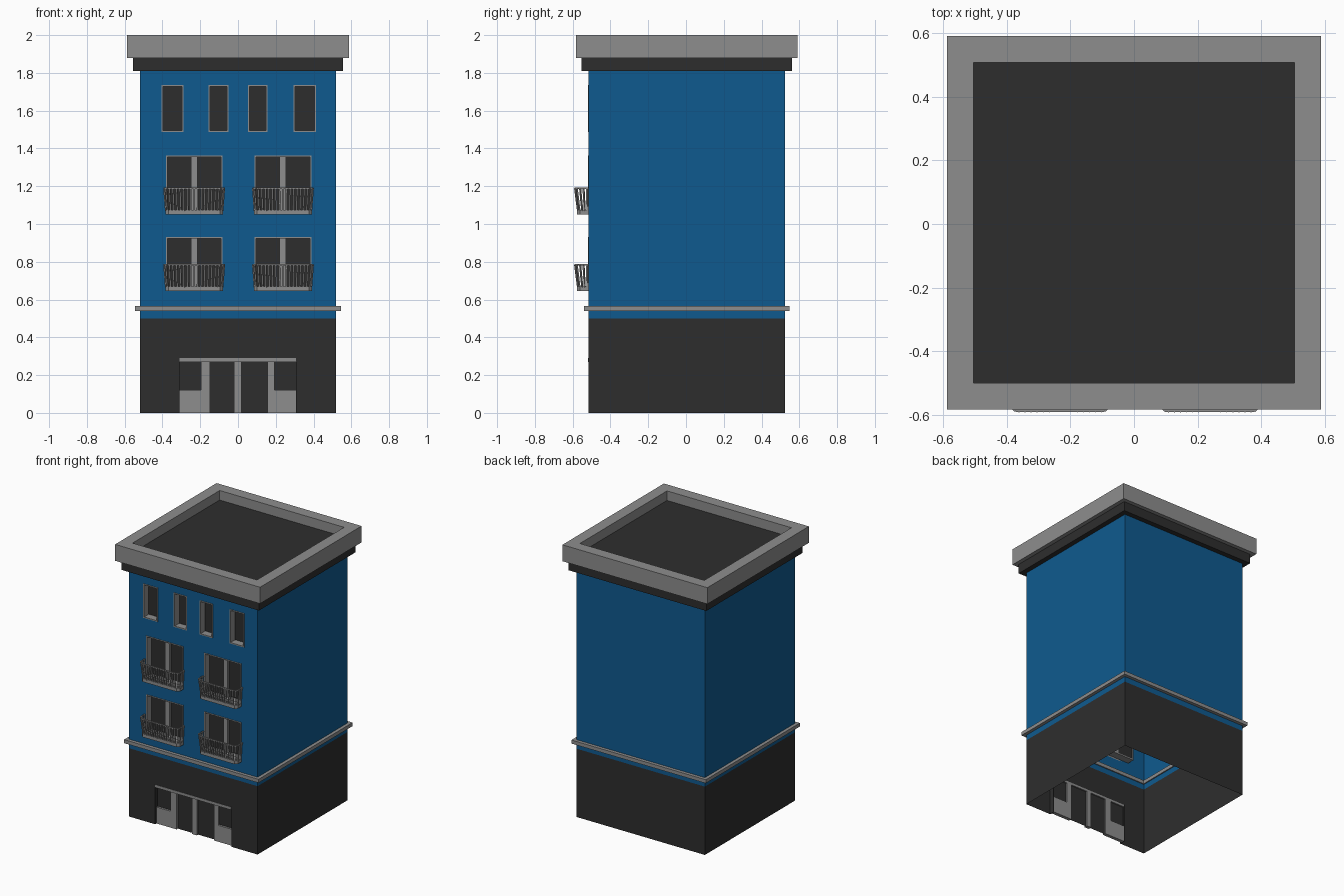
import bpy, bmesh
from mathutils import Vector

if "Cube" in bpy.data.objects:
    bpy.data.objects.remove(bpy.data.objects["Cube"])

CY = 0.004                 # building centre in y
H = 0.52                   # half width of the walls
F = CY - H                 # front wall plane


def mat(name, c):
    m = bpy.data.materials.new(name)
    m.diffuse_color = (*c, 1)
    m.use_nodes = True
    m.node_tree.nodes["Principled BSDF"].inputs["Base Color"].default_value = m.diffuse_color
    return m


BLUE = mat("blue_wall", (0.0048, 0.102, 0.275))
DARK = mat("dark_stone", (0.027, 0.027, 0.027))
GREY = mat("grey_trim", (0.27, 0.27, 0.27))


def finish(name, bm, m, closed=True):
    if closed:
        bmesh.ops.recalc_face_normals(bm, faces=bm.faces)
    me = bpy.data.meshes.new(name)
    bm.to_mesh(me)
    bm.free()
    me.materials.append(m)
    ob = bpy.data.objects.new(name, me)
    bpy.context.collection.objects.link(ob)


def quad(bm, *pts):
    bm.faces.new([bm.verts.new(p) for p in pts])


def box(bm, x0, x1, y0, y1, z0, z1):
    vs = bmesh.ops.create_cube(bm, size=1)["verts"]
    for v in vs:
        v.co = (x1 if v.co.x > 0 else x0, y1 if v.co.y > 0 else y0,
                z1 if v.co.z > 0 else z0)


def ring(bm, outer, inner, w0, w1, upright=False):
    """Rectangular ring; lies flat, or stands in the facade when upright."""
    def loop(r, w):
        u0, v0, u1, v1 = r
        pts = [(u0, v0), (u1, v0), (u1, v1), (u0, v1)]
        return [bm.verts.new((u, w, v) if upright else (u, v, w)) for u, v in pts]
    loops = [loop(outer, w0), loop(outer, w1), loop(inner, w1), loop(inner, w0)]
    for a, b in zip(loops, loops[1:] + loops[:1]):
        for i in range(4):
            j = (i + 1) % 4
            bm.faces.new((a[i], a[j], b[j], b[i]))


def square(h):
    return (-h, CY - h, h, CY + h)


def bar(bm, p, q, w):
    d = q - p
    vs = bmesh.ops.create_cube(bm, size=1)["verts"]
    rot = d.to_track_quat('Z', 'Y')
    for v in vs:
        v.co = rot @ Vector((v.co.x * w, v.co.y * w, v.co.z * d.length)) + (p + q) / 2


def shell(name, m, z0, z1, holes):
    """Open wall box whose front is a grid with rectangular holes."""
    bm = bmesh.new()
    b = CY + H
    quad(bm, (H, F, z0), (H, b, z0), (H, b, z1), (H, F, z1))
    quad(bm, (H, b, z0), (-H, b, z0), (-H, b, z1), (H, b, z1))
    quad(bm, (-H, b, z0), (-H, F, z0), (-H, F, z1), (-H, b, z1))
    xs = sorted({-H, H} | {h[0] for h in holes} | {h[2] for h in holes})
    zs = sorted({z0, z1} | {h[1] for h in holes} | {h[3] for h in holes})
    for xa, xb in zip(xs, xs[1:]):
        for za, zb in zip(zs, zs[1:]):
            x, z = (xa + xb) / 2, (za + zb) / 2
            if not any(h[0] < x < h[2] and h[1] < z < h[3] for h in holes):
                quad(bm, (xa, F, za), (xb, F, za), (xb, F, zb), (xa, F, zb))
    bmesh.ops.remove_doubles(bm, verts=bm.verts, dist=1e-5)
    finish(name, bm, m, False)


# Openings as (x0, z0, x1, z1)
small = [(a, 1.487, b, 1.737) for a, b in
         ((-0.405, -0.288), (-0.157, -0.05), (0.053, 0.157), (0.295, 0.412))]
balcony_x = (-0.232, 0.238)
tall = [(cx - 0.15, z0, cx + 0.15, z1) for cx in balcony_x
        for z0, z1 in ((0.655, 0.932), (1.06, 1.362))]
door = (-0.31, 0.0, 0.307, 0.29)

shell("upper_walls", BLUE, 0.5, 1.81, small + tall)
shell("ground_floor_walls", DARK, 0.0, 0.5, [door])

# Window frames (line the reveals), mullions and panes
frames, panes = bmesh.new(), bmesh.new()
for x0, z0, x1, z1 in small + tall:
    t = 0.008
    ring(frames, (x0, z0, x1, z1), (x0 + t, z0 + t, x1 - t, z1 - t),
         F - 0.003, F + 0.055, True)
    quad(panes, (x0, F + 0.05, z0), (x1, F + 0.05, z0),
         (x1, F + 0.05, z1), (x0, F + 0.05, z1))
for x0, z0, x1, z1 in tall:
    c = (x0 + x1) / 2
    box(frames, c - 0.017, c + 0.017, F + 0.03, F + 0.055, z0, z1)
finish("window_frames", frames, GREY)
finish("window_panes", panes, DARK, False)

# Shop front: lintel, posts, low panels, glass and reveals
bm = bmesh.new()
box(bm, door[0], door[2], F - 0.002, F + 0.04, 0.27, 0.29)
for a, b in ((-0.197, -0.147), (-0.02, 0.018), (0.155, 0.192)):
    box(bm, a, b, F + 0.015, F + 0.04, 0, 0.27)
for a, b in ((-0.31, -0.197), (0.192, 0.307)):
    box(bm, a, b, F + 0.015, F + 0.04, 0, 0.12)
finish("entrance_frame", bm, GREY)
bm = bmesh.new()
quad(bm, (-0.31, F + 0.03, 0), (0.307, F + 0.03, 0),
     (0.307, F + 0.03, 0.27), (-0.31, F + 0.03, 0.27))
finish("entrance_glass", bm, DARK, False)
bm = bmesh.new()
for a, b in ((-0.315, -0.31), (0.307, 0.312)):
    box(bm, a, b, F + 0.001, F + 0.04, 0, 0.29)
finish("entrance_reveals", bm, DARK)

# Ledge between the floors
bm = bmesh.new()
ring(bm, square(0.544), square(0.512), 0.54, 0.566)
finish("ledge", bm, GREY)

# Cornice, parapet and roof
bm = bmesh.new()
box(bm, -0.557, 0.557, CY - 0.557, CY + 0.557, 1.81, 1.88)
finish("cornice", bm, DARK)
bm = bmesh.new()
ring(bm, square(0.587), square(0.504), 1.88, 2.0)
finish("parapet", bm, GREY)
bm = bmesh.new()
r = 0.504
quad(bm, (-r, CY - r, 1.93), (r, CY - r, 1.93), (r, CY + r, 1.93), (-r, CY + r, 1.93))
finish("roof", bm, DARK, False)


def half_path(hw, d, c):
    """Balcony outline with chamfered corners, from wall to wall."""
    left = [(-hw, 0), (-hw, -d + c), (-hw + c, -d)]
    return left + [(-x, y) for x, y in reversed(left)]


# Balconies: slab, splayed balusters and hand rail
for level, z0 in (("lower", 0.645), ("upper", 1.05)):
    for side, cx in zip(("left", "right"), balcony_x):
        def place(path, z):
            return [Vector((cx + x, F + y, z)) for x, y in path]
        floor = half_path(0.153, 0.06, 0.016)
        bm = bmesh.new()
        f = bm.faces.new([bm.verts.new(p) for p in place(floor, z0)])
        ext = bmesh.ops.extrude_face_region(bm, geom=[f])["geom"]
        bmesh.ops.translate(bm, vec=(0, 0, 0.024),
                            verts=[v for v in ext if isinstance(v, bmesh.types.BMVert)])
        finish(f"{level}_{side}_balcony_floor", bm, GREY)

        bm = bmesh.new()
        low = place(half_path(0.149, 0.056, 0.016), z0 + 0.02)
        top = place(half_path(0.158, 0.071, 0.018), z0 + 0.138)
        for p, q in zip(top, top[1:]):
            bar(bm, p, q, 0.008)
        for i, n in enumerate((3, 1, 15, 1, 3)):
            for k in range(n):
                t = (k + 0.5) / n
                bar(bm, low[i].lerp(low[i + 1], t), top[i].lerp(top[i + 1], t), 0.008)
        finish(f"{level}_{side}_balcony_railing", bm, GREY)
